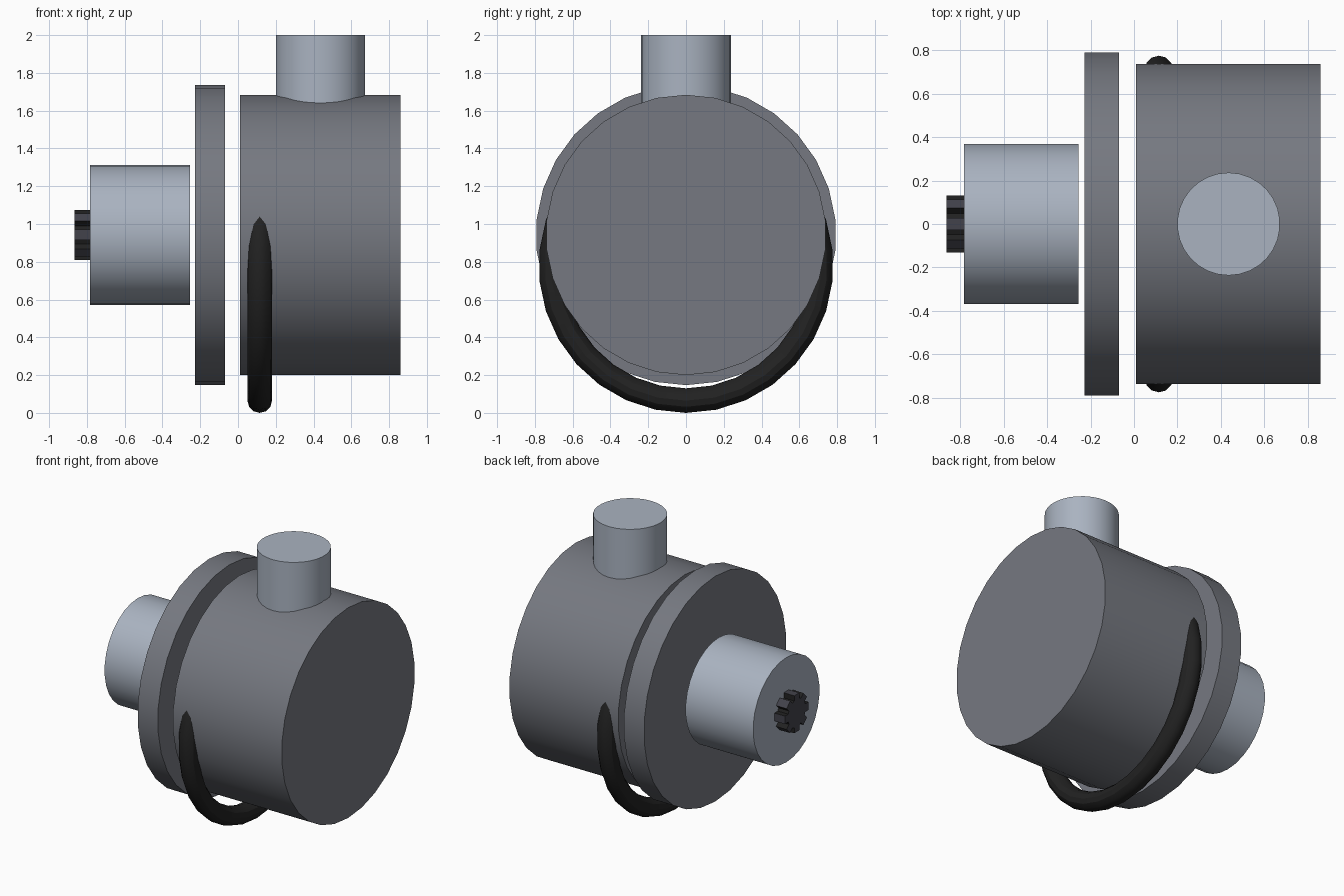
import bpy, bmesh, math
from math import pi, radians

cube = bpy.data.objects.get("Cube")
if cube:
    bpy.data.objects.remove(cube, do_unlink=True)

AXIS_Z = 0.942   # height of the shared horizontal axis
SIDES = 30


def material(name, rgb):
    m = bpy.data.materials.new(name)
    m.use_nodes = True
    m.diffuse_color = (*rgb, 1)
    m.node_tree.nodes["Principled BSDF"].inputs["Base Color"].default_value = (*rgb, 1)
    return m


dark_grey = material("dark grey metal", (0.18, 0.19, 0.218))
light_grey = material("light grey metal", (0.40, 0.45, 0.53))
charcoal = material("charcoal metal", (0.055, 0.055, 0.07))
black = material("black rubber", (0.016, 0.016, 0.016))


def finish(name, mat):
    ob = bpy.context.object
    ob.name = ob.data.name = name
    ob.data.materials.append(mat)
    bpy.ops.object.shade_smooth_by_angle(angle=radians(30))
    return ob


def drum(name, x0, x1, radius, mat):
    """Closed cylinder lying along x, with a vertex at its top."""
    bpy.ops.mesh.primitive_cylinder_add(
        vertices=SIDES, radius=radius, depth=x1 - x0,
        location=((x0 + x1) / 2, 0, AXIS_Z), rotation=(pi / 2, 0, pi / 2))
    return finish(name, mat)


# Coaxial drums
drum("body", 0.01, 0.86, 0.742, dark_grey)
drum("flange", -0.228, -0.07, 0.795, dark_grey)
drum("hub", -0.783, -0.255, 0.37, light_grey)

# Upright pipe sunk into the body
PIPE_BASE, PIPE_TOP = 1.45, 2.0
bpy.ops.mesh.primitive_cylinder_add(
    vertices=SIDES, radius=0.237, depth=PIPE_TOP - PIPE_BASE,
    location=(0.436, 0, (PIPE_BASE + PIPE_TOP) / 2))
finish("pipe", light_grey)

# Hanging ring, its upper half buried in the body
bpy.ops.mesh.primitive_torus_add(
    major_segments=SIDES, minor_segments=12, major_radius=0.715, minor_radius=0.065,
    location=(0.115, 0, 0.78), rotation=(0, pi / 2, 0))
finish("hanging_ring", black)

# Splined shaft end: eight straight teeth, extruded from one profile
TEETH, ROOT, TIP, HALF = 8, 0.095, 0.132, 0.028
bm = bmesh.new()
outline = []
for i in range(TEETH):
    a = 2 * pi * i / TEETH
    for r, w in ((ROOT, -HALF), (TIP, -HALF), (TIP, HALF), (ROOT, HALF)):
        outline.append(bm.verts.new((-0.865, r * math.cos(a) - w * math.sin(a),
                                     AXIS_Z + r * math.sin(a) + w * math.cos(a))))
cap = bm.faces.new(outline)
moved = bmesh.ops.extrude_face_region(bm, geom=[cap], use_keep_orig=True)["geom"]
bmesh.ops.translate(bm, vec=(0.085, 0, 0),
                    verts=[g for g in moved if isinstance(g, bmesh.types.BMVert)])
bmesh.ops.recalc_face_normals(bm, faces=bm.faces)
# Groove walls are black; tooth tips and ends stay charcoal
for f in bm.faces:
    c = f.calc_center_median()
    radial = math.hypot(c.y, c.z - AXIS_Z)
    f.material_index = int(abs(f.normal.x) < 0.5 and radial < TIP - 0.005)
mesh = bpy.data.meshes.new("splined_shaft")
bm.to_mesh(mesh)
bm.free()
mesh.materials.append(charcoal)
mesh.materials.append(black)
shaft = bpy.data.objects.new("splined_shaft", mesh)
bpy.context.collection.objects.link(shaft)
